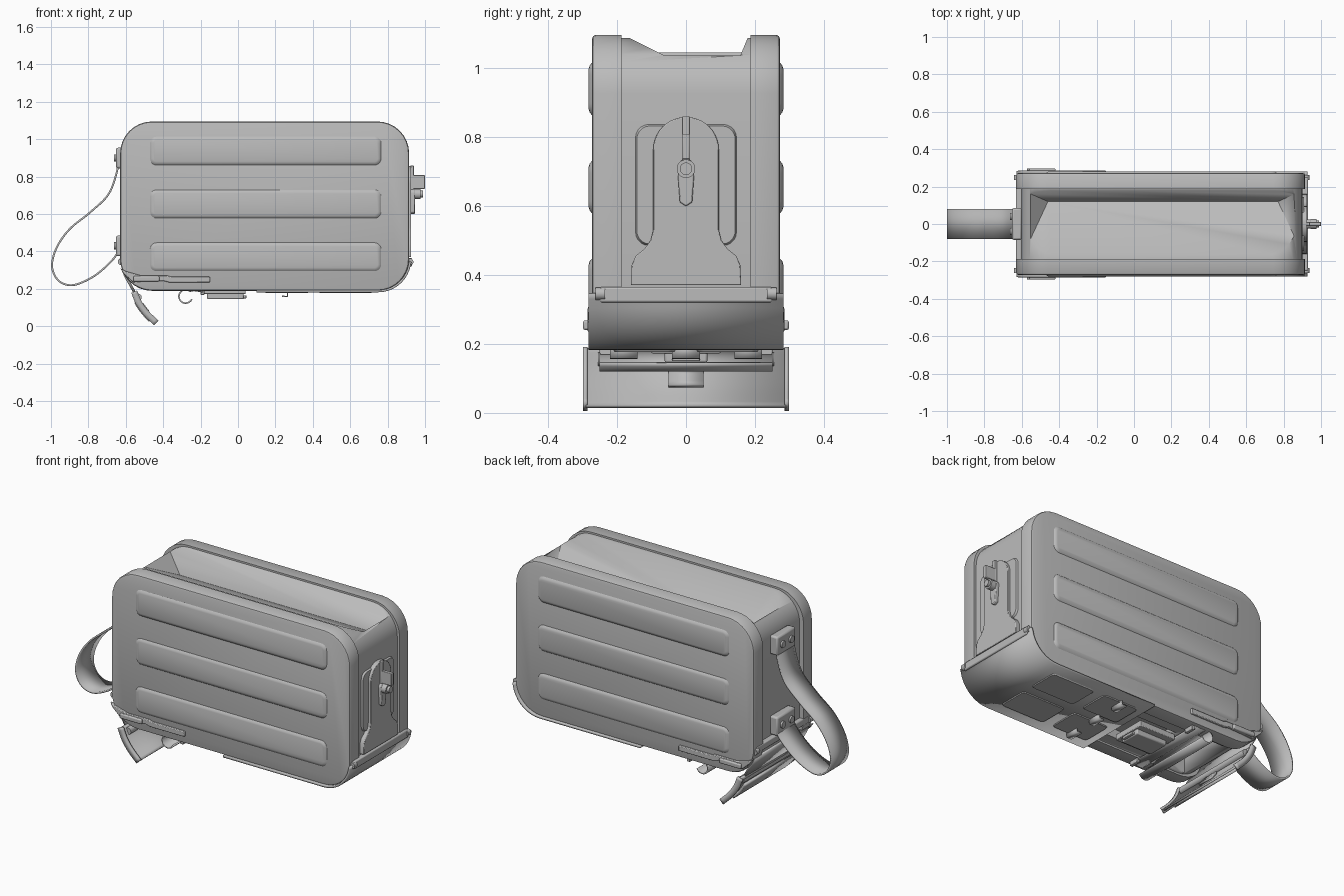
import bpy, bmesh
from math import sin, cos, pi, radians
from mathutils import Vector

old = bpy.data.objects.get("Cube")
if old:
    bpy.data.objects.remove(old, do_unlink=True)

GREY = (0.5, 0.5, 0.5, 1)
metal = bpy.data.materials.new("plain_grey")
metal.use_nodes = True
metal.diffuse_color = GREY
metal.node_tree.nodes["Principled BSDF"].inputs["Base Color"].default_value = GREY


def finish(name, bm, bevel=0.0, thick=0.0):
    bmesh.ops.recalc_face_normals(bm, faces=bm.faces)
    me = bpy.data.meshes.new(name)
    bm.to_mesh(me)
    bm.free()
    for p in me.polygons:
        p.use_smooth = True
    me.set_sharp_from_angle(angle=radians(32))
    me.materials.append(metal)
    ob = bpy.data.objects.new(name, me)
    bpy.context.collection.objects.link(ob)
    if thick:
        m = ob.modifiers.new("thickness", 'SOLIDIFY')
        m.thickness, m.offset = thick, 0
    if bevel:
        m = ob.modifiers.new("soft_edge", 'BEVEL')
        m.width, m.segments = bevel, 2
        m.limit_method = 'ANGLE'
    return ob


def loft(name, loops, bevel=0.0):
    """Bridge closed loops of equal length and cap both ends."""
    bm = bmesh.new()
    rows = [[bm.verts.new(p) for p in loop] for loop in loops]
    n = len(rows[0])
    for a, b in zip(rows, rows[1:]):
        for i in range(n):
            j = (i + 1) % n
            bm.faces.new((a[i], a[j], b[j], b[i]))
    bm.faces.new(rows[0])
    bm.faces.new(rows[-1])
    return finish(name, bm, bevel)


def box(name, x0, x1, y0, y1, z0, z1, bevel=0.0):
    return loft(name, [[(x, y0, z0), (x, y1, z0), (x, y1, z1), (x, y0, z1)] for x in (x0, x1)], bevel)


def round_rect(a0, a1, b0, b1, r, n=8):
    pts = []
    for k, (a, b) in enumerate(((a1 - r, b1 - r), (a0 + r, b1 - r), (a0 + r, b0 + r), (a1 - r, b0 + r))):
        for i in range(n + 1):
            t = (k + i / n) * pi / 2
            pts.append((a + r * cos(t), b + r * sin(t)))
    return pts


def along_y(pts, y):
    return [(a, y, b) for a, b in pts]


def along_x(pts, x):
    return [(x, a, b) for a, b in pts]


def cylinder(name, a, b, r, n=20):
    a, b = Vector(a), Vector(b)
    d = (b - a).normalized()
    u = d.orthogonal().normalized()
    v = d.cross(u)
    ring = [(u * cos(2 * pi * i / n) + v * sin(2 * pi * i / n)) * r for i in range(n)]
    return loft(name, [[a + p for p in ring], [b + p for p in ring]])


def smooth_path(pts, steps=8):
    p = [Vector(q) for q in pts]
    p = [2 * p[0] - p[1]] + p + [2 * p[-1] - p[-2]]
    out = []
    for a, b, c, d in zip(p, p[1:], p[2:], p[3:]):
        for i in range(steps):
            t = i / steps
            out.append(0.5 * (2 * b + (c - a) * t + (2 * a - 5 * b + 4 * c - d) * t * t
                              + (3 * b - a - 3 * c + d) * t ** 3))
    return out + [p[-2]]


def sheet(name, pts, y0, y1, thick):
    """Thin sheet following an x-z path between two y values."""
    bm = bmesh.new()
    rows = [[bm.verts.new((q[0], y, q[1])) for y in (y0, y1)] for q in pts]
    for a, b in zip(rows, rows[1:]):
        bm.faces.new((a[0], a[1], b[1], b[0]))
    return finish(name, bm, thick=thick)


def carve(ob, cutter):
    m = ob.modifiers.new("cut", 'BOOLEAN')
    m.operation, m.solver, m.object = 'DIFFERENCE', 'EXACT', cutter
    cutter.hide_render = True
    bpy.context.view_layer.update()
    dg = bpy.context.evaluated_depsgraph_get()
    me = bpy.data.meshes.new_from_object(ob.evaluated_get(dg))
    ob.modifiers.clear()
    ob.data = me
    bpy.data.objects.remove(cutter, do_unlink=True)


# Inner case with sloped trough on top and openings underneath
core = loft("inner_case", [along_y(round_rect(-0.605, 0.9, 0.2, 1.085, 0.16), y) for y in (-0.2, 0.2)])
bm = bmesh.new()
for p in ((-0.46, 0.12, 0.945), (0.77, 0.12, 0.945), (-0.7, -0.395, 1.2),
          (1.01, -0.395, 1.2), (-0.7, 0.226, 1.2), (1.01, 0.226, 1.2)):
    bm.verts.new(p)
bmesh.ops.convex_hull(bm, input=bm.verts)
carve(core, finish("trough_cutter", bm))
carve(core, box("feed_cutter", -0.48, -0.22, -0.17, 0.17, 0.1, 0.32))
carve(core, box("latch_cutter", -0.18, 0.1, -0.12, 0.12, 0.1, 0.25))

# Side shells with three pressed ribs each, hinge plates and pins
for s, side in ((-1, "right"), (1, "left")):
    def shell(d, y):
        return along_y(round_rect(-0.63 + d, 0.915 - d, 0.19 + d, 1.095 - d, 0.17 - d), s * y)
    loft(side + "_shell", [shell(0, 0.187), shell(0, 0.262), shell(0.004, 0.269), shell(0.012, 0.272)])
    for z in (0.295, 0.578, 0.862):
        def rib(d, y):
            return along_y(round_rect(-0.47 + d, 0.765 - d, z + d, z + 0.152 - d, 0.035 - d, 5), s * y)
        loft(side + "_rib", [rib(0, 0.265), rib(0, 0.272), rib(0.008, 0.279), rib(0.018, 0.282)])
    plate = [(-0.63, 0.31), (-0.6, 0.295), (-0.52, 0.272), (-0.38, 0.272), (-0.36, 0.265), (-0.15, 0.265),
             (-0.15, 0.235), (-0.37, 0.235), (-0.4, 0.243), (-0.5, 0.24), (-0.56, 0.235), (-0.61, 0.28)]
    loft(side + "_hinge_plate", [along_y(plate, s * 0.265), along_y(plate, s * 0.285)], 0.004)
    box(side + "_hinge_boss", -0.56, -0.42, *sorted((s * 0.27, s * 0.298)), 0.24, 0.268, 0.006)
    for x in (-0.625, 0.92):
        cylinder(side + "_pivot_pin", (x, s * 0.235, 0.345), (x, s * 0.262, 0.345), 0.018)

# Bottom cover: curved sheet wrapping the far lower corner
corner = [(0.75 + 0.17 * cos(-i * pi / 20), 0.358 + 0.17 * sin(-i * pi / 20)) for i in range(1, 11)]
sheet("bottom_cover", [(0.922, 0.345)] + corner + [(0.1, 0.188)], -0.282, 0.282, 0.012)
box("cover_hinge_bar", 0.9, 0.93, -0.25, 0.25, 0.32, 0.365, 0.006)
box("rear_hinge_bar", -0.632, -0.6, -0.25, 0.25, 0.33, 0.37, 0.006)
for x0, x1 in ((0.14, 0.38), (0.43, 0.72)):
    for y in (-0.12, 0.12):
        lo, hi = y - 0.095, y + 0.095
        loft("cover_panel", [[(a, b, z) for a, b in round_rect(x0 + d, x1 - d, lo + d, hi - d, 0.02, 3)]
                             for z, d in ((0.19, 0), (0.177, 0.008))])

# Fittings under the case
box("catch_block", -0.165, 0.03, -0.062, 0.062, 0.145, 0.2, 0.006)
box("catch_rail", -0.19, 0.04, -0.1, 0.1, 0.172, 0.205, 0.004)
box("catch_tongue", 0.02, 0.045, -0.04, 0.04, 0.15, 0.165, 0.003)
curl = [(-0.28 + 0.036 * cos(t), 0.16 + 0.036 * sin(t)) for t in [radians(50 + i * 15) for i in range(20)]]
sheet("rolled_edge", [(-0.19, 0.185), (-0.235, 0.192)] + curl, -0.25, 0.25, 0.008)
for y in (-0.18, 0.0, 0.18):
    sheet("cover_hook", [(0.265, 0.2), (0.265, 0.16), (0.235, 0.16)], y - 0.04, y + 0.04, 0.008)
for y in (-0.22, 0.22):
    box("edge_tab", -0.2, -0.18, y - 0.03, y + 0.03, 0.168, 0.2, 0.003)

# Hanging end flap with its frame, arm and catch
flap = smooth_path([(-0.555, 0.185), (-0.53, 0.125), (-0.49, 0.07), (-0.437, 0.018)], 5)
sheet("flap_plate", flap, -0.29, 0.29, 0.012)
sheet("flap_arm", [(-0.615, 0.3), (-0.6, 0.265), (-0.555, 0.185)], -0.25, 0.25, 0.014)
sheet("flap_panel", [p + Vector((-0.012, -0.008)) for p in flap[4:14]], -0.24, 0.24, 0.014)
cylinder("flap_rod", (-0.535, -0.255, 0.155), (-0.535, 0.255, 0.155), 0.02)
for s in (-1, 1):
    sheet("flap_side_wall", flap, *sorted((s * 0.285, s * 0.298)), 0.034)
sheet("flap_catch", [p + Vector((0.012, 0.008)) for p in flap[6:11]], -0.05, 0.05, 0.012)

# Carry strap with riveted end brackets
strap = smooth_path([(-0.638, 0.93), (-0.642, 0.85), (-0.69, 0.71), (-0.79, 0.61), (-0.9, 0.52), (-0.97, 0.42),
                     (-0.994, 0.32), (-0.96, 0.245), (-0.885, 0.22), (-0.78, 0.262), (-0.69, 0.335),
                     (-0.642, 0.4), (-0.638, 0.47)])
sheet("carry_strap", strap, -0.08, 0.08, 0.01)
for z in (0.9, 0.43):
    box("strap_bracket", -0.652, -0.6, -0.085, 0.085, z - 0.055, z + 0.055, 0.01)
    for y in (-0.04, 0.04):
        cylinder("strap_rivet", (-0.65, y, z), (-0.662, y, z), 0.02)

# Latch end: pressed frame, keyhole plate and turning key
frame = round_rect(-0.15, 0.15, 0.48, 0.84, 0.04, 5)
loft("pressed_frame", [along_x(frame, 0.89), along_x([(y * 0.95, 0.66 + (z - 0.66) * 0.95) for y, z in frame], 0.91)])
half = [(0.095 * cos(i * pi / 20), 0.762 + 0.095 * sin(i * pi / 20)) for i in range(10)][::-1]
half += [(0.095, 0.53), (0.102, 0.5), (0.12, 0.475), (0.145, 0.455), (0.157, 0.43), (0.16, 0.37)]
outline = half + [(-y, z) for y, z in reversed(half)]
loft("latch_plate", [along_x(outline, x) for x in (0.89, 0.926)], 0.003)
drop = [(0.025 * cos(t), 0.71 + 0.025 * sin(t)) for t in [i * pi / 10 for i in range(11)]]
drop += [(-0.018, 0.61), (0, 0.598), (0.018, 0.61)]
loft("latch_lever", [along_x(drop, x) for x in (0.92, 0.945)], 0.004)
cylinder("latch_shaft", (0.92, 0, 0.707), (0.99, 0, 0.707), 0.018)
cylinder("latch_knob", (0.945, 0, 0.707), (0.975, 0, 0.707), 0.027)
box("latch_key", 0.935, 1.0, -0.01, 0.01, 0.735, 0.808, 0.003)
box("latch_stem", 0.922, 0.94, -0.01, 0.01, 0.72, 0.86, 0.003)
